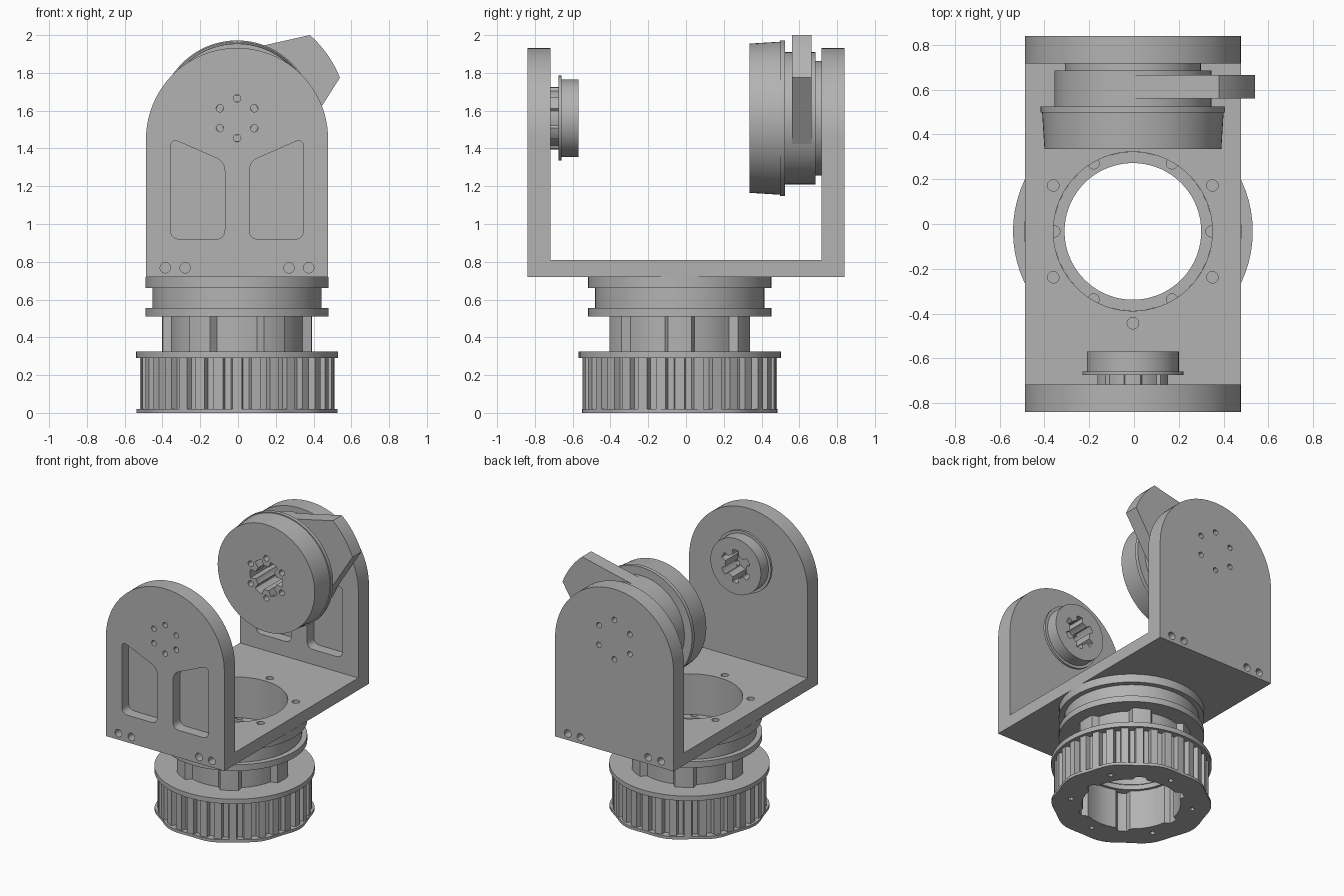
import bpy, bmesh
from math import sin, cos, pi, radians
from mathutils import Matrix, Vector

cube = bpy.data.objects.get("Cube")
if cube:
    bpy.data.objects.remove(cube, do_unlink=True)

GREY = (0.45, 0.45, 0.45, 1)
grey = bpy.data.materials.new("plain grey")
grey.use_nodes = True
grey.diffuse_color = GREY
grey.node_tree.nodes["Principled BSDF"].inputs["Base Color"].default_value = GREY

CX, CY = -0.005, -0.033      # vertical axis of the turntable
AXLE = 1.56                  # height of the tilt axle


# ---- outline helpers (lists of 2D points) ----
def polar(r, a, x=0, y=0):
    return (x + r * cos(a), y + r * sin(a))


def arc(r, start, end, n=16):
    return [polar(r, radians(start + (end - start) * i / n)) for i in range(n + 1)]


def circle(r, n=72, x=0, y=0):
    return [polar(r, 2 * pi * i / n, x, y) for i in range(n)]


def bolts(r, size, phase=0):
    return [circle(size, 12, *polar(r, radians(phase + 60 * k))) for k in range(6)]


def lobed(inner, outer, count, duty, slope=0.06, phase=0, steps=5):
    """Ring outline stepping between two radii; lobes are centred on the phase."""
    pts = []
    for k in range(count):
        spans = ((outer, -duty / 2, duty / 2),
                 (inner, duty / 2 + slope, 1 - duty / 2 - slope))
        for r, t0, t1 in spans:
            for i in range(steps):
                t = k + t0 + (t1 - t0) * i / (steps - 1)
                pts.append(polar(r, radians(phase) + 2 * pi * t / count))
    return pts


def rounded(corners, r, n=5):
    pts = []
    for i, c in enumerate(corners):
        c = Vector(c)
        a = c + (Vector(corners[i - 1]) - c).normalized() * r
        b = c + (Vector(corners[(i + 1) % len(corners)]) - c).normalized() * r
        for j in range(n + 1):
            t = j / n
            pts.append(tuple(a * (1 - t) ** 2 + c * 2 * t * (1 - t) + b * t * t))
    return pts


# ---- solid helpers ----
def finish(mesh):
    mesh.materials.clear()
    mesh.materials.append(grey)
    mesh.shade_smooth()
    mesh.set_sharp_from_angle(angle=radians(30))


def slab(name, loops, lo, hi, along_y=False, centre=(CX, CY), taper=1):
    """Extrude an outline with holes from lo to hi along z or y."""
    curve = bpy.data.curves.new(name, "CURVE")
    curve.dimensions = "2D"
    curve.fill_mode = "BOTH"
    curve.extrude = (hi - lo) / 2
    for loop in loops:
        spline = curve.splines.new("POLY")
        spline.points.add(len(loop) - 1)
        for p, (x, y) in zip(spline.points, loop):
            p.co = (x, y, 0, 1)
        spline.use_cyclic_u = True
    temp = bpy.data.objects.new("temp", curve)
    mesh = bpy.data.meshes.new_from_object(temp)
    bpy.data.objects.remove(temp)
    bpy.data.curves.remove(curve)
    bm = bmesh.new()
    bm.from_mesh(mesh)
    bmesh.ops.remove_doubles(bm, verts=bm.verts, dist=1e-5)
    for v in bm.verts:
        if v.co.z > 0:
            v.co.x *= taper
            v.co.y *= taper
    mid = (lo + hi) / 2
    if along_y:
        m = Matrix.Translation((centre[0], mid, centre[1])) @ Matrix.Rotation(pi / 2, 4, "X")
    else:
        m = Matrix.Translation((*centre, mid))
    bm.transform(m)
    bmesh.ops.recalc_face_normals(bm, faces=bm.faces)
    bm.to_mesh(mesh)
    bm.free()
    mesh.name = name
    finish(mesh)
    obj = bpy.data.objects.new(name, mesh)
    bpy.context.collection.objects.link(obj)
    return obj


def cut(obj, cutter):
    mod = obj.modifiers.new("cut", "BOOLEAN")
    mod.operation = "DIFFERENCE"
    mod.solver = "EXACT"
    mod.object = cutter
    bpy.context.view_layer.update()
    graph = bpy.context.evaluated_depsgraph_get()
    mesh = bpy.data.meshes.new_from_object(obj.evaluated_get(graph))
    obj.modifiers.clear()
    obj.data = mesh
    finish(mesh)
    bpy.data.objects.remove(cutter, do_unlink=True)


# ---- turntable: toothed pulley, neck and upper bearing ring ----
bore = lobed(0.33, 0.365, 6, 0.16)
foot = [polar(0.525 + 0.008 * cos(10 * a), a) for a in (2 * pi * i / 120 for i in range(120))]
slab("pulley_lower_flange", [foot, bore] + bolts(0.41, 0.018, 30), 0, 0.02)
slab("pulley_teeth", [lobed(0.48, 0.515, 32, 0.5, 0.08, steps=3), bore], 0.02, 0.29)
slab("pulley_upper_flange", [circle(0.535), circle(0.31)], 0.29, 0.325)
slab("neck", [lobed(0.355, 0.398, 6, 0.3), circle(0.305)] + bolts(0.35, 0.025), 0.325, 0.51)
for name, r, lo, hi in (("bearing_lower_flange", 0.485, 0.51, 0.555),
                        ("bearing_ring", 0.448, 0.555, 0.66),
                        ("bearing_upper_flange", 0.485, 0.66, 0.72)):
    slab(name, [circle(r), circle(0.355)], lo, hi)

# ---- yoke: base plate and two arched side plates ----
HALF = 0.482
base = [(-HALF, -0.72 - CY), (HALF, -0.72 - CY), (HALF, 0.72 - CY), (-HALF, 0.72 - CY)]
slab("base_plate", [base, circle(0.355)] + bolts(0.41, 0.026, 30), 0.72, 0.81)

arch = [(-HALF, 0.72 - AXLE), (HALF, 0.72 - AXLE)]
arch += [(x, y + 1.45 - AXLE) for x, y in arc(HALF, 0, 180, 48)]
corner_holes = [circle(0.028, 12, s * x, 0.768 - AXLE) for s in (-1, 1) for x in (0.275, 0.38)]
window = [(0.065, 0.92), (0.352, 0.92), (0.352, 1.455), (0.065, 1.33)]
for name, lo, hi, bolt_r in (("front_plate", -0.84, -0.717, 0.105),
                             ("back_plate", 0.717, 0.84, 0.145)):
    plate = slab(name, [arch] + corner_holes + bolts(bolt_r, 0.02, 30), lo, hi,
                 True, (CX, AXLE))
    for s in (-1, 1):
        shape = rounded([(s * x, z - AXLE) for x, z in window], 0.05)
        cut(plate, slab("window_cutter", [shape], lo - 0.05, lo + 0.08, True, (CX, AXLE)))


# ---- tilt hubs on the axle ----
def hub(name, outline, lo, hi, holes, taper=1):
    slab(name, [outline] + holes, lo, hi, True, (CX, AXLE), taper)


small_bore = [lobed(0.085, 0.12, 6, 0.4, phase=30)]
hub("small_hub_neck", lobed(0.15, 0.165, 6, 0.4, phase=30), -0.72, -0.675, small_bore)
hub("small_hub_flange", circle(0.225), -0.675, -0.658, small_bore)
hub("small_hub_cap", circle(0.205), -0.658, -0.57, small_bore)

wheel_bore = [lobed(0.09, 0.135, 6, 0.45)] + bolts(0.15, 0.022, 30)
hub("wheel_rim", circle(0.405), 0.335, 0.497, wheel_bore, 0.975)
hub("wheel_flange", circle(0.412), 0.497, 0.525, wheel_bore)
hub("wheel_drum", circle(0.35), 0.525, 0.685, wheel_bore)
hub("wheel_collar", circle(0.303), 0.685, 0.72, wheel_bore)

# ---- fan-shaped lever tangent to the drum ----
lever = arc(0.585, 21.5, 48.8) + arc(0.345, 104, 100, 1) + arc(0.25, 90, -20) + arc(0.345, -28, -32, 1)
hub("lever", lever, 0.56, 0.665, [])
